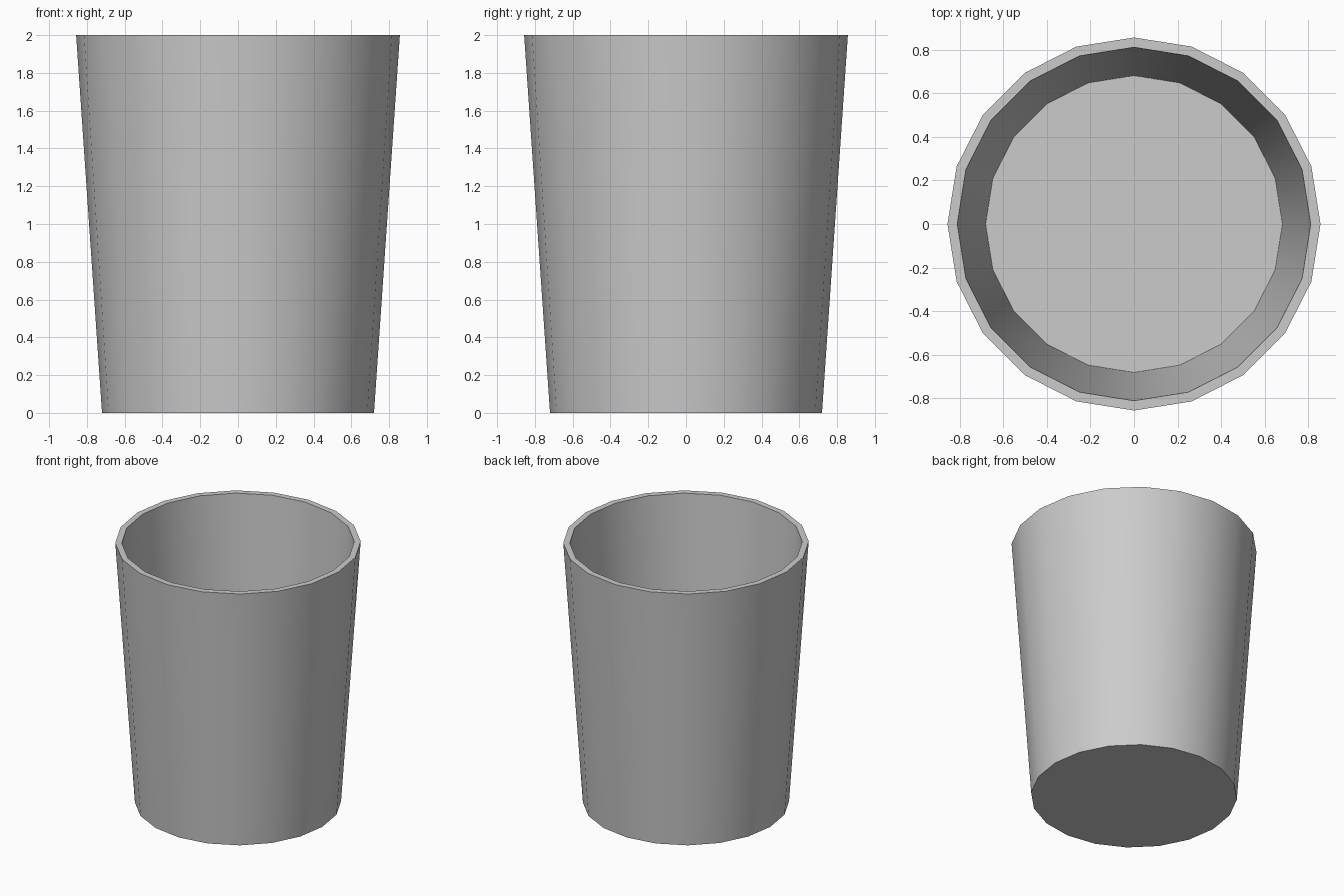
import bpy, bmesh, math

if "Cube" in bpy.data.objects:
    bpy.data.objects.remove(bpy.data.objects["Cube"])

SIDES = 20
# (radius, height): outer base, outer lip, inner lip, inner floor
PROFILE = [(0.72, 0), (0.857, 2), (0.812, 2), (0.682, 0.04)]

# Tapered hollow cup, one ring per profile point
bm = bmesh.new()
rings = [[bm.verts.new((r * math.cos(2 * math.pi * i / SIDES),
                        r * math.sin(2 * math.pi * i / SIDES), z))
          for i in range(SIDES)] for r, z in PROFILE]
for a, b in zip(rings, rings[1:]):
    for i in range(SIDES):
        j = (i + 1) % SIDES
        bm.faces.new((a[i], a[j], b[j], b[i]))

# Underside and inside floor
bm.faces.new(rings[0][::-1])
bm.faces.new(rings[-1])

mesh = bpy.data.meshes.new("cup")
bm.to_mesh(mesh)
bm.free()
cup = bpy.data.objects.new("cup", mesh)
bpy.context.collection.objects.link(cup)

# Smooth walls, crisp rim and floor edges
bpy.context.view_layer.objects.active = cup
cup.select_set(True)
bpy.ops.object.shade_smooth_by_angle(angle=math.radians(40))
